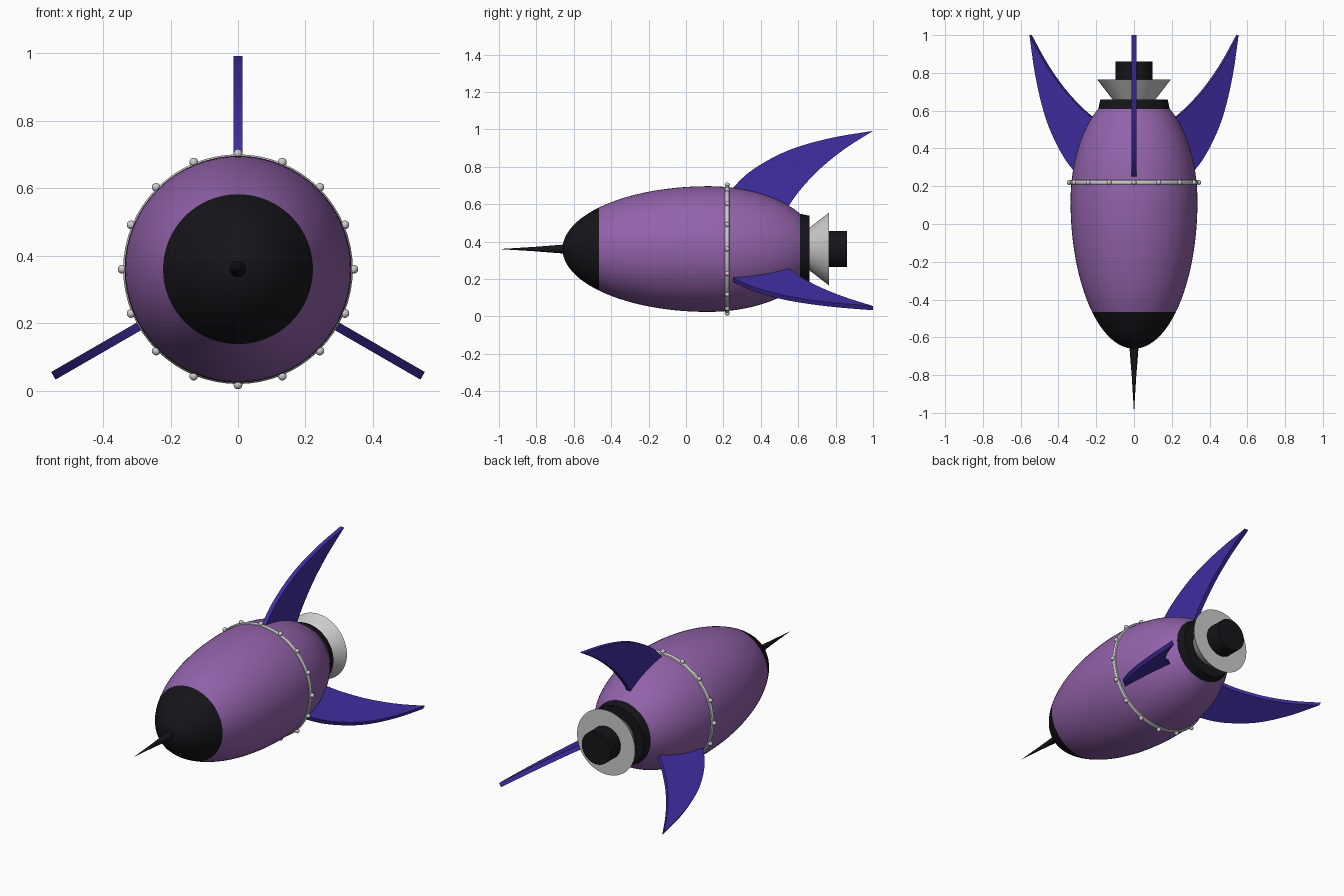
import bpy, bmesh, math
from mathutils import Matrix, Vector

if "Cube" in bpy.data.objects:
    bpy.data.objects.remove(bpy.data.objects["Cube"])

AXIS_Z = 0.36   # height of the rocket's long axis


def material(name, rgb):
    m = bpy.data.materials.new(name)
    m.diffuse_color = (*rgb, 1)
    m.use_nodes = True
    m.node_tree.nodes["Principled BSDF"].inputs["Base Color"].default_value = m.diffuse_color
    return m


PURPLE = material("purple", (0.29, 0.125, 0.41))
INDIGO = material("indigo", (0.052, 0.026, 0.36))
BLACK = material("black", (0.008, 0.007, 0.01))


def add_object(name, bm, mat=None, smooth=True):
    bmesh.ops.recalc_face_normals(bm, faces=bm.faces)
    mesh = bpy.data.meshes.new(name)
    bm.to_mesh(mesh)
    bm.free()
    obj = bpy.data.objects.new(name, mesh)
    bpy.context.collection.objects.link(obj)
    obj.location.z = AXIS_Z
    if mat:
        mesh.materials.append(mat)
    if smooth:
        bpy.ops.object.select_all(action='DESELECT')
        obj.select_set(True)
        bpy.context.view_layer.objects.active = obj
        bpy.ops.object.shade_smooth_by_angle(angle=math.radians(35))
    return obj


def lathe(name, profile, mat=None, steps=64, closed=False):
    """Revolve (y, radius) points around the y axis."""
    bm = bmesh.new()
    vs = [bm.verts.new((r, y, 0)) for y, r in profile]
    pairs = list(zip(vs, vs[1:])) + ([(vs[-1], vs[0])] if closed else [])
    edges = [bm.edges.new(p) for p in pairs]
    bmesh.ops.spin(bm, geom=vs + edges, cent=(0, 0, 0), axis=(0, 1, 0),
                   angle=math.tau, steps=steps)
    bmesh.ops.remove_doubles(bm, verts=bm.verts, dist=1e-5)
    return add_object(name, bm, mat)


def hull_radius(y):
    """Egg-shaped hull: long ellipse forward, short ellipse aft."""
    t = (y - 0.12) / (0.78 if y < 0.12 else 0.594)
    return 0.336 * math.sqrt(max(0, 1 - t * t))


def hull(y0, y1, n):
    return [(y0 + (y1 - y0) * i / n, hull_radius(y0 + (y1 - y0) * i / n))
            for i in range(n + 1)]


# Hull and nose
lathe("hull", hull(-0.465, 0.61, 32) + [(0.61, 0)], PURPLE)
nose = [(0.12 - 0.78 * math.cos(a), 0.336 * math.sin(a))
        for a in [math.acos(0.75) * i / 12 for i in range(13)]]
lathe("nose_cap", nose, BLACK)
lathe("nose_spike", [(-1.0, 0), (-0.82, 0.011), (-0.64, 0.025)], BLACK, 12)

# Engine
lathe("engine_collar", [(0.60, 0), (0.60, 0.191), (0.66, 0.178), (0.66, 0)], BLACK)
lathe("engine_nozzle", [(0.655, 0), (0.655, 0.11), (0.765, 0.195), (0.765, 0)])
lathe("engine_exhaust", [(0.76, 0), (0.76, 0.097), (0.86, 0.097), (0.86, 0)], BLACK)

# Riveted band around the hull
RING_Y = 0.22
ring = [(RING_Y + 0.013 * math.cos(a), 0.329 + 0.012 * math.sin(a))
        for a in [math.tau * i / 10 for i in range(10)]]
lathe("band", ring, closed=True)
bm = bmesh.new()
for i in range(16):
    a = math.tau * i / 16
    pos = Vector((0.343 * math.sin(a), RING_Y, 0.343 * math.cos(a)))
    bmesh.ops.create_uvsphere(bm, u_segments=16, v_segments=10, radius=0.013,
                              matrix=Matrix.Translation(pos))
add_object("band_rivets", bm)


# Swept fins: (y, z) outline from quadratic-like point paths, extruded sideways
def smooth_path(pts, n=5):
    """Catmull-Rom curve through the points."""
    p = [Vector(q) for q in pts]
    p = [2 * p[0] - p[1]] + p + [2 * p[-1] - p[-2]]
    out = []
    for a, b, c, d in zip(p, p[1:], p[2:], p[3:]):
        for i in range(n):
            t = i / n
            out.append(0.5 * (2 * b + (c - a) * t + (2 * a - 5 * b + 4 * c - d) * t * t
                              + (3 * b - a - 3 * c + d) * t ** 3))
    return out + [p[-2]]


leading = smooth_path([(0.22, 0.635), (0.25, 0.685), (0.337, 0.77), (0.47, 0.852),
                       (0.604, 0.908), (0.79, 0.957), (1.0, 0.992)])
trailing = smooth_path([(1.0, 0.992), (0.845, 0.893), (0.71, 0.783),
                        (0.604, 0.668), (0.545, 0.583), (0.52, 0.54)])
outline = leading + trailing[1:]
for k, name in enumerate(("top_fin", "right_fin", "left_fin")):
    bm = bmesh.new()
    face = bm.faces.new([bm.verts.new((-0.013, y, z - AXIS_Z)) for y, z in outline])
    new = bmesh.ops.extrude_face_region(bm, geom=[face])["geom"]
    bmesh.ops.translate(bm, vec=(0.026, 0, 0),
                        verts=[v for v in new if isinstance(v, bmesh.types.BMVert)])
    bm.transform(Matrix.Rotation(math.tau * k / 3, 4, 'Y'))
    add_object(name, bm, INDIGO)
